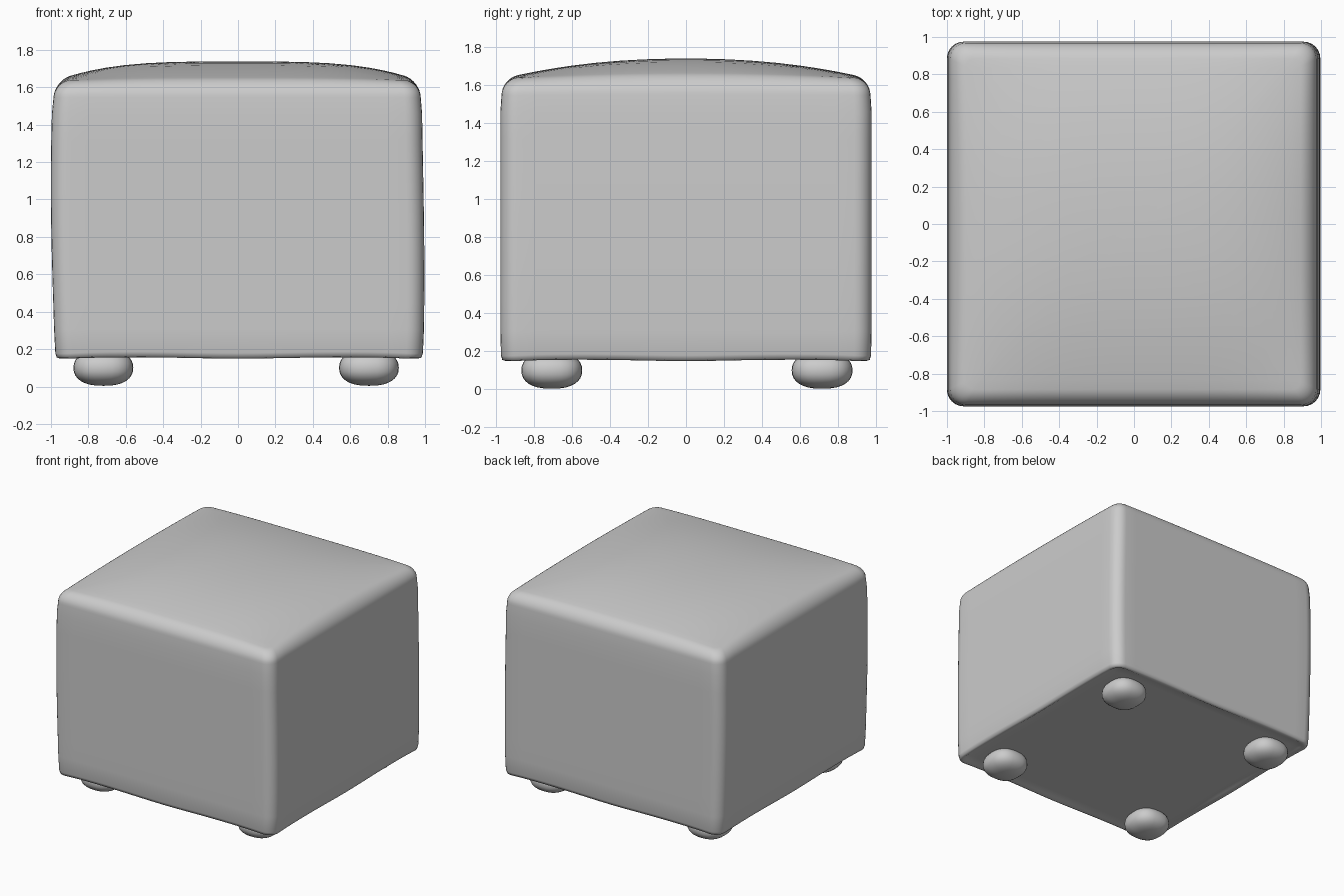
import bpy, bmesh, math

cube = bpy.data.objects.get("Cube")
if cube:
    bpy.data.objects.remove(cube, do_unlink=True)

fabric = bpy.data.materials.new("grey fabric")
fabric.use_nodes = True
GREY = (0.6, 0.6, 0.6, 1)
fabric.diffuse_color = GREY
fabric.node_tree.nodes["Principled BSDF"].inputs["Base Color"].default_value = GREY

HALF_X, HALF_Y = 0.985, 0.975
CORNER, ARC_STEPS, SIDE_STEPS = 0.09, 6, 18


def rounded_square(inset):
    """Outline points of a rounded rectangle, with subdivided sides."""
    hx, hy = HALF_X - inset, HALF_Y - inset
    r = max(CORNER - inset * 0.5, 0.03)
    r = min(r, hy * 0.4)
    pts = []
    for sx, sy, start in ((1, 1, 0), (-1, 1, 90), (-1, -1, 180), (1, -1, 270)):
        for i in range(ARC_STEPS + 1):
            a = math.radians(start + 90 * i / ARC_STEPS)
            pts.append((sx * (hx - r) + r * math.cos(a), sy * (hy - r) + r * math.sin(a)))
        # Straight side towards the next corner
        x0, y0 = pts[-1]
        x1, y1 = {0: (-hx + r, hy), 90: (-hx, -hy + r),
                  180: (hx - r, -hy), 270: (hx, hy - r)}[start]
        for i in range(1, SIDE_STEPS):
            t = i / SIDE_STEPS
            pts.append((x0 + (x1 - x0) * t, y0 + (y1 - y0) * t))
    return pts


def crown(x, y):
    """Height of the domed seat."""
    u, v = min(abs(x) / HALF_X, 1), min(abs(y) / HALF_Y, 1)
    return 1.63 + 0.108 * (1 - u ** 3.5) * (1 - v ** 2.2)


def hem(x, y):
    """Height of the slightly sagging lower edge."""
    u, v = min(abs(x), 1), min(abs(y), 1)
    return 0.157 - 0.02 * (u * v) ** 6 - 0.008 * math.exp(-9 * min(u, v) ** 2)


def sag(x, z):
    """Sideways drift and bulge of the cloth."""
    t = (z - 0.15) / 1.5
    side = max(-1, min(1, x))
    bulge = 0.012 * math.sin(math.pi * min(max(t, 0), 1)) * side
    return bulge + 0.006 * math.cos(math.pi * 1.3 * t) * abs(side)


def finish(bm, name):
    bmesh.ops.recalc_face_normals(bm, faces=bm.faces)
    mesh = bpy.data.meshes.new(name)
    bm.to_mesh(mesh)
    bm.free()
    mesh.materials.append(fabric)
    for p in mesh.polygons:
        p.use_smooth = True
    obj = bpy.data.objects.new(name, mesh)
    bpy.context.collection.objects.link(obj)
    return obj


# Upholstered block: rings from the underside, up the sides and over the seat
bm = bmesh.new()
rings = []


def add_ring(inset, height):
    ring = []
    for x, y in rounded_square(inset):
        z = height(x, y)
        ring.append(bm.verts.new((x + sag(x, z), y, z)))
    rings.append(ring)


for inset in (0.9, 0.6, 0.3, 0.12, 0.05):
    add_ring(inset, lambda x, y: 0.162)
for inset, lift in ((0.03, 0), (0.01, 0.006), (0.003, 0.03)):
    add_ring(inset, lambda x, y: hem(x, y) + lift)
for i in range(1, 10):
    z = 0.16 + 1.3 * i / 9
    add_ring(0, lambda x, y: z)
EDGE = 0.085
for i in range(9):
    a = math.radians(90 * i / 8)
    drop = EDGE * (1 - math.sin(a))
    add_ring(0.006 + EDGE * (1 - math.cos(a)), lambda x, y: crown(x, y) - drop)
for inset in (0.14, 0.2, 0.28, 0.38, 0.5, 0.63, 0.76, 0.87, 0.94):
    add_ring(inset, crown)

for low, high in zip(rings, rings[1:]):
    n = len(low)
    for i in range(n):
        j = (i + 1) % n
        bm.faces.new((low[i], low[j], high[j], high[i]))
bm.faces.new(rings[0][::-1])
bm.faces.new(rings[-1])
finish(bm, "upholstered_block")


# Squashed bun feet
def bun(value, power=0.8):
    return math.copysign(abs(value) ** power, value)


for row, y in (("front", -0.705), ("back", 0.715)):
    for side, x in (("left", 0.70), ("right", -0.72)):
        bm = bmesh.new()
        bmesh.ops.create_uvsphere(bm, u_segments=28, v_segments=16, radius=1)
        for v in bm.verts:
            px, py, pz = v.co
            v.co = (x + 0.16 * bun(px), y + 0.16 * bun(py), 0.1 + 0.096 * bun(pz, 0.9))
        finish(bm, f"{row}_{side}_foot")
